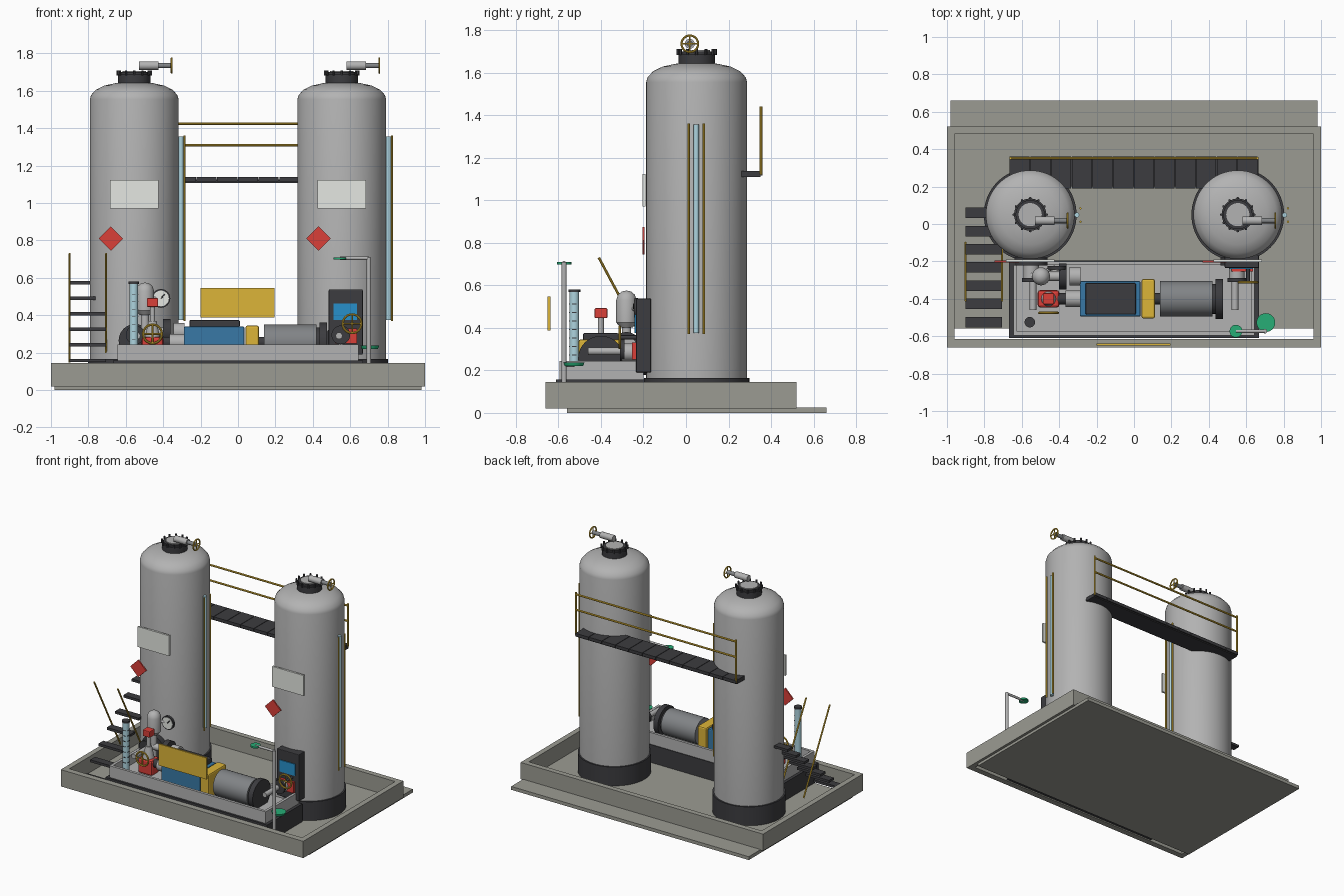
import bpy, bmesh, math
from mathutils import Vector, Matrix

if "Cube" in bpy.data.objects:
    bpy.data.objects.remove(bpy.data.objects["Cube"])


def mat(name, r, g, b):
    m = bpy.data.materials.new(name)
    m.diffuse_color = (r, g, b, 1)
    m.use_nodes = True
    m.node_tree.nodes["Principled BSDF"].inputs["Base Color"].default_value = m.diffuse_color
    return m


CONC = mat("concrete", .33, .33, .29)
STEEL = mat("steel", .45, .45, .45)
GREY = mat("mid_grey", .22, .23, .24)
DARK = mat("dark", .045, .045, .05)
YEL = mat("yellow", .72, .46, .04)
RED = mat("red", .7, .05, .04)
BLUE = mat("blue", .04, .19, .38)
GLASS = mat("glass", .42, .66, .74)
SCREEN = mat("screen", .02, .28, .6)
GREEN = mat("green", .02, .42, .18)
WHITE = mat("white", .78, .8, .76)


def finish(name, bm, m, smooth=False):
    bmesh.ops.recalc_face_normals(bm, faces=bm.faces)
    me = bpy.data.meshes.new(name)
    bm.to_mesh(me)
    bm.free()
    ob = bpy.data.objects.new(name, me)
    bpy.context.collection.objects.link(ob)
    me.materials.append(m)
    if smooth:
        bpy.ops.object.select_all(action='DESELECT')
        ob.select_set(True)
        bpy.context.view_layer.objects.active = ob
        bpy.ops.object.shade_smooth_by_angle(angle=math.radians(35))
    return ob


def box(name, x, y, z, m, bevel=0):
    bm = bmesh.new()
    bmesh.ops.create_cube(bm, size=1)
    bmesh.ops.scale(bm, vec=(x[1] - x[0], y[1] - y[0], z[1] - z[0]), verts=bm.verts)
    bmesh.ops.translate(bm, vec=(sum(x) / 2, sum(y) / 2, sum(z) / 2), verts=bm.verts)
    if bevel:
        bmesh.ops.bevel(bm, geom=bm.edges[:], offset=bevel, segments=2, affect='EDGES', profile=.5)
    return finish(name, bm, m)


def cyl(name, a, b, r, m, r2=None, seg=32):
    a, b = Vector(a), Vector(b)
    bm = bmesh.new()
    rot = (b - a).to_track_quat('Z', 'Y').to_matrix().to_4x4()
    bmesh.ops.create_cone(bm, cap_ends=True, segments=seg, radius1=r, radius2=r if r2 is None else r2,
                          depth=(b - a).length, matrix=Matrix.Translation((a + b) / 2) @ rot)
    return finish(name, bm, m, True)


def lathe(name, x, y, prof, m, seg=64):
    bm = bmesh.new()
    vs = [bm.verts.new((x + r, y, z)) for r, z in prof]
    edges = [bm.edges.new(p) for p in zip(vs, vs[1:])]
    bmesh.ops.spin(bm, geom=vs + edges, cent=(x, y, 0), axis=(0, 0, 1), angle=2 * math.pi, steps=seg)
    bmesh.ops.remove_doubles(bm, verts=bm.verts, dist=1e-5)
    return finish(name, bm, m, True)


def wheel(name, c, axis, R, r, m):
    # torus rim with a pair of crossing spokes
    rot = Vector(axis).to_track_quat('Z', 'Y').to_matrix()
    bm = bmesh.new()
    v = bm.verts
    n, k = 32, 8
    rings = [[v.new(Vector(c) + rot @ Vector(((R + r * math.cos(q)) * math.cos(t), (R + r * math.cos(q)) * math.sin(t),
              r * math.sin(q)))) for q in [2 * math.pi * j / k for j in range(k)]]
             for t in [2 * math.pi * i / n for i in range(n)]]
    for i in range(n):
        for j in range(k):
            a, b = rings[i], rings[(i + 1) % n]
            bm.faces.new((a[j], b[j], b[(j + 1) % k], a[(j + 1) % k]))
    finish(name, bm, m, True)
    for i, d in enumerate(((R, 0, 0), (0, R, 0))):
        d = rot @ Vector(d)
        cyl(f"{name}_spoke_{i}", Vector(c) - d, Vector(c) + d, r * .7, m, seg=8)


# Containment bund
box("base_slab", (-.98, .98), (-.56, .66), (0, .025), CONC)
box("bund_front", (-1, 1), (-.66, -.615), (.02, .145), CONC)
box("bund_back", (-1, 1), (.48, .52), (.02, .145), CONC)
for s in (-1, 1):
    box("bund_side", sorted((s * .96, s)), (-.615, .48), (.02, .145), CONC)

# Storage tanks with manway, vent, level gauge and placards
TY = .05
for side, tx in (("left", -.555), ("right", .555)):
    cyl(side + "_tank_skirt", (tx, TY, .025), (tx, TY, .165), .248, DARK, seg=64)
    lathe(side + "_tank_shell", tx, TY, [(0, .16), (.237, .16), (.237, 1.555), (.231, 1.577), (.205, 1.606),
          (.16, 1.628), (.1, 1.641), (.05, 1.646), (0, 1.647)], STEEL)
    cyl(side + "_manway_neck", (tx, TY, 1.63), (tx, TY, 1.688), .086, DARK, seg=48)
    cyl(side + "_manway_ring", (tx, TY, 1.688), (tx, TY, 1.7), .078, DARK)
    cyl(side + "_manway_lid", (tx, TY, 1.69), (tx, TY, 1.706), .062, STEEL)
    for i in range(12):
        a = math.tau * i / 12
        bx, by = tx + .088 * math.cos(a), TY + .088 * math.sin(a)
        cyl(side + "_manway_bolt", (bx, by, 1.682), (bx, by, 1.71), .007, DARK, seg=6)
    vy = .018
    cyl(side + "_vent_body", (tx + .025, vy, 1.735), (tx + .13, vy, 1.735), .023, STEEL)
    cyl(side + "_vent_stem", (tx + .13, vy, 1.735), (tx + .2, vy, 1.735), .014, GREY)
    wheel(side + "_vent_wheel", (tx + .2, vy, 1.735), (1, 0, 0), .039, .005, YEL)
    gx = tx + .25
    cyl(side + "_level_glass", (gx, .048, .375), (gx, .048, 1.355), .013, GLASS, seg=16)
    for dy in (-.036, .036):
        cyl(side + "_gauge_guard", (gx + .018, .048 + dy, .37), (gx + .018, .048 + dy, 1.36), .006, YEL, seg=10)
    box(side + "_placard", (tx - .13, tx + .13), (-.204, -.19), (.97, 1.122), WHITE)
    d = box(side + "_hazard_diamond", (-.046, .046), (-.005, .005), (-.046, .046), RED)
    d.rotation_euler = (0, math.pi / 4, 0)
    d.location = (tx - .125, -.2, .81)

# Rear walkway and railing
for i in range(12):
    x = -.665 + i * .1108
    box("walkway_plate", (x, x + .107), (.19, .36), (1.115, 1.138), DARK)
box("walkway_frame", (-.665, .665), (.2, .35), (1.108, 1.125), DARK)
for z in (1.31, 1.425):
    cyl("walkway_rail", (-.66, .352, z), (.66, .352, z), .007, YEL, seg=10)
for x in (-.66, .66):
    cyl("walkway_post", (x, .352, 1.12), (x, .352, 1.44), .007, YEL, seg=10)

# Access stairs
for i in range(7):
    y, z = -.525 + i * .0975, .075 + i * .0833
    box("stair_tread", (-.9, -.705), (y - .028, y + .028), (z - .009, z + .009), DARK)
for x in (-.9, -.705):
    cyl("stair_handrail", (x, -.1, .15), (x, -.41, .73), .006, YEL, seg=10)

# Pump skid tray
box("skid_base", (-.667, .667), (-.61, -.195), (.025, .158), DARK)
box("skid_deck", (-.645, .645), (-.595, -.2), (.15, .17), STEEL)
box("skid_lip_front", (-.645, .645), (-.595, -.575), (.15, .245), STEEL)
box("skid_lip_back", (-.645, .645), (-.22, -.2), (.15, .245), STEEL)
for s in (-1, 1):
    box("skid_lip_end", sorted((s * .645, s * .625)), (-.575, -.22), (.15, .245), STEEL)

# Pump and motor train
PY, PZ = -.4, .255
box("pump_gearbox", (-.29, .035), (-.495, -.305), (.165, .34), BLUE, .008)
box("gearbox_cover", (-.26, .01), (-.485, -.315), (.335, .375), DARK, .008)
box("coupling_guard", (.04, .112), (-.505, -.295), (.165, .345), YEL, .01)
cyl("motor_shaft", (.1, PY, PZ), (.15, PY, PZ), .03, DARK)
cyl("motor_body", (.14, PY, PZ), (.42, PY, PZ), .095, GREY, seg=48)
cyl("motor_neck", (.42, PY, PZ), (.44, PY, PZ), .08, DARK)
cyl("motor_fan_cover", (.437, PY, PZ), (.475, PY, PZ), .107, DARK, seg=48)
cyl("pump_head", (-.365, PY, PZ), (-.285, PY, PZ), .044, STEEL)
cyl("pump_plunger", (-.41, PY, PZ), (-.36, PY, PZ), .03, DARK)

# Relief valve in front of the pump
VX = -.457
box("valve_body", (VX - .058, VX + .058), (PY - .047, PY + .047), (.17, .285), RED, .015)
cyl("valve_bonnet", (VX, PY, .28), (VX, PY, .37), .04, STEEL, .022)
cyl("valve_stem", (VX, PY, .36), (VX, PY, .45), .014, STEEL)
box("valve_actuator", (VX - .03, VX + .03), (PY - .03, PY + .03), (.445, .492), RED, .005)
wheel("valve_wheel", (VX, -.475, .3), (0, 1, 0), .05, .006, YEL)

# Pulsation dampener and pressure gauge
lathe("dampener", -.497, -.28, [(0, .4), (.03, .402), (.048, .425), (.048, .53), (.04, .555), (.022, .571),
      (0, .575)], STEEL, 32)
cyl("dampener_neck", (-.497, -.28, .17), (-.497, -.28, .41), .022, STEEL)
cyl("gauge_case", (-.412, -.225, .49), (-.412, -.242, .49), .05, DARK)
cyl("gauge_face", (-.412, -.24, .49), (-.412, -.245, .49), .042, WHITE)
cyl("gauge_pipe", (-.497, -.26, .49), (-.42, -.23, .49), .01, STEEL)
cyl("gauge_needle", (-.412, -.246, .49), (-.392, -.246, .512), .003, DARK, seg=6)

# Tank outlet nozzles and suction pipes
for s in (-1, 1):
    cyl("outlet_flange", (s * .55, -.18, .265), (s * .55, -.222, .265), .088, DARK, seg=40)
    cyl("outlet_pipe", (s * .55, -.21, .285), (s * .55, -.3, .285), .042, STEEL)
    cyl("outlet_collar", (s * .55, -.29, .295), (s * .55, -.31, .295), .05, DARK)
    cyl("suction_pipe", (s * .54, -.31, .29), (s * .54, -.46, .29), .018, STEEL)
cyl("suction_elbow", (-.345, -.28, .31), (-.285, -.28, .31), .05, STEEL)
cyl("suction_flange", (-.4, -.28, .31), (-.36, -.28, .31), .07, DARK)
cyl("suction_header", (-.55, -.28, .31), (-.38, -.28, .31), .025, STEEL)
box("outlet_valve_block", (.52, .635), (-.255, -.236), (.25, .33), RED)
cyl("outlet_wheel_stem", (.61, -.23, .355), (.61, -.31, .355), .01, DARK, seg=12)
wheel("outlet_wheel", (.61, -.312, .355), (0, 1, 0), .05, .006, YEL)

# Control cabinet
box("control_cabinet", (.485, .667), (-.235, -.165), (.19, .538), DARK, .005)
box("control_screen", (.51, .637), (-.241, -.232), (.375, .462), SCREEN)

# Calibration column
cyl("column_glass", (-.557, -.525, .165), (-.557, -.525, .57), .023, GLASS)
for z in (.17, .568):
    cyl("column_cap", (-.557, -.525, z), (-.557, -.525, z + .012), .028, DARK)
for i in range(7):
    z = .27 + i * .04
    box("column_mark", (-.567, -.547), (-.55, -.547), (z, z + .004), DARK)
    box("column_mark_side", (-.535, -.532), (-.535, -.515), (z, z + .004), DARK)

# Safety shower and eyewash
cyl("shower_pole", (.7, -.573, .025), (.7, -.573, .71), .012, STEEL, seg=16)
cyl("shower_arm", (.545, -.573, .705), (.7, -.573, .705), .009, STEEL, seg=16)
cyl("shower_head", (.545, -.573, .698), (.545, -.573, .71), .034, GREEN)
cyl("eyewash_arm", (.7, -.573, .225), (.705, -.525, .225), .009, STEEL, seg=12)
cyl("eyewash_bowl", (.705, -.527, .22), (.705, -.527, .238), .043, GREEN, .05)

# Warning board
box("warning_board", (-.2, .195), (-.65, -.638), (.387, .547), YEL)
